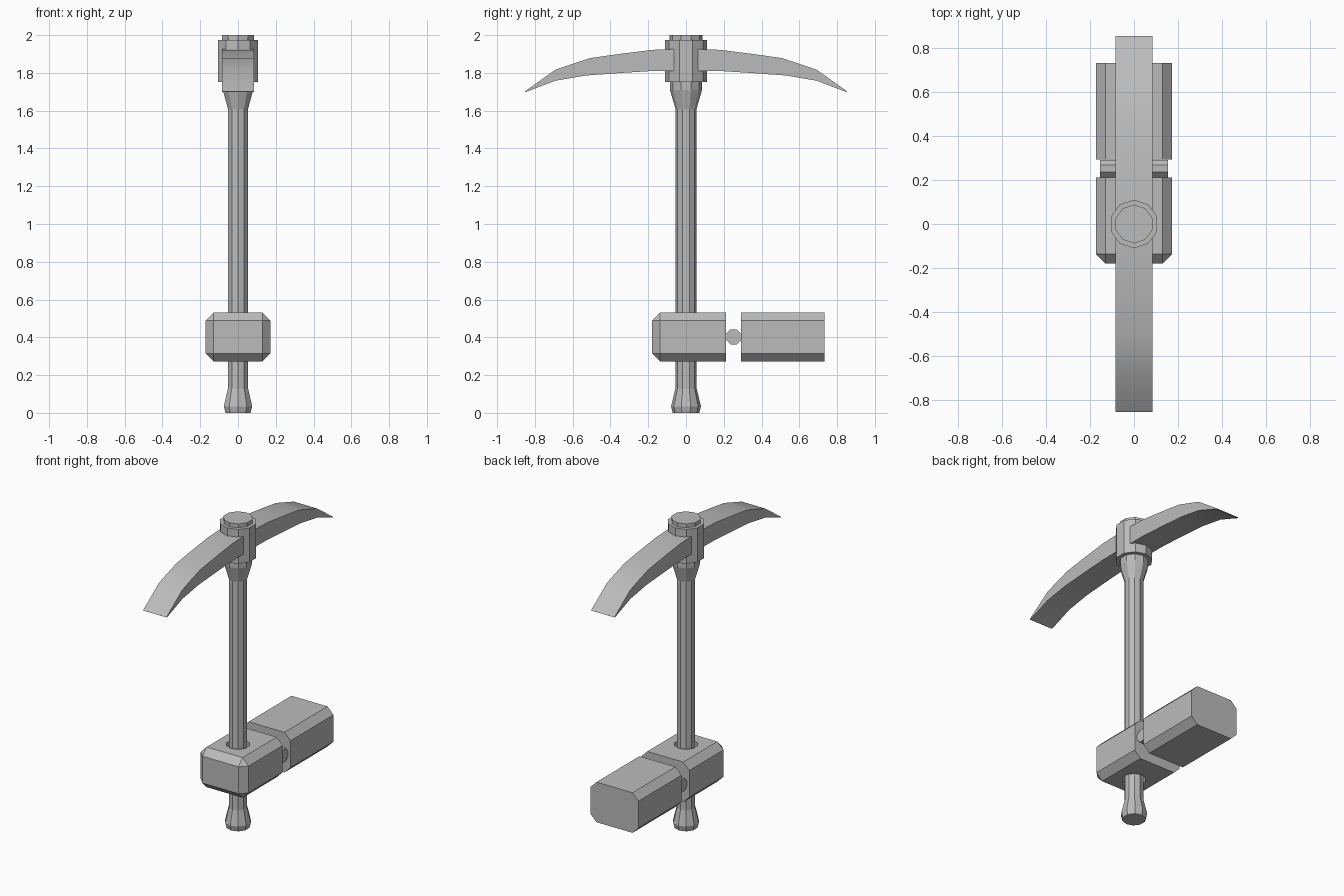
import bpy, bmesh, math
from mathutils import Matrix

cube = bpy.data.objects.get("Cube")
if cube:
    bpy.data.objects.remove(cube, do_unlink=True)

grey = bpy.data.materials.new("plain grey")
grey.use_nodes = True
colour = (0.5, 0.5, 0.5, 1)
grey.diffuse_color = colour
grey.node_tree.nodes["Principled BSDF"].inputs["Base Color"].default_value = colour


def add_object(name, bm):
    bmesh.ops.recalc_face_normals(bm, faces=bm.faces)
    mesh = bpy.data.meshes.new(name)
    bm.to_mesh(mesh)
    bm.free()
    mesh.materials.append(grey)
    obj = bpy.data.objects.new(name, mesh)
    bpy.context.collection.objects.link(obj)
    return obj


def turned(name, profile, sides=10):
    """Closed solid from (radius, z) rings, with a corner on the y axis."""
    bm = bmesh.new()
    rings = []
    for r, z in profile:
        angles = [math.pi / 2 + math.tau * i / sides for i in range(sides)]
        rings.append([bm.verts.new((r * math.cos(a), r * math.sin(a), z)) for a in angles])
    for low, high in zip(rings, rings[1:]):
        for i in range(sides):
            j = (i + 1) % sides
            bm.faces.new((low[i], low[j], high[j], high[i]))
    bm.faces.new(rings[0])
    bm.faces.new(rings[-1])
    return add_object(name, bm)


def hammer_block(name, y0, y1, bevel_front):
    """Block with chamfered long edges and, if asked, a chamfered front face."""
    bm = bmesh.new()
    place = Matrix.Translation((0, (y0 + y1) / 2, 0.402)) @ Matrix.Diagonal((0.344, y1 - y0, 0.26, 1))
    bmesh.ops.create_cube(bm, size=1, matrix=place)

    def chamfered(edge):
        a, b = (v.co.y for v in edge.verts)
        return abs(a - b) > 0.1 or (bevel_front and max(a, b) < y0 + 0.01)

    bmesh.ops.bevel(bm, geom=[e for e in bm.edges if chamfered(e)],
                    offset=0.043, segments=1, affect='EDGES')
    return add_object(name, bm)


# Handle with flared ends, and the collar that holds the blades
turned("handle", [(0.07, 0), (0.079, 0.035), (0.056, 0.13), (0.056, 1.61),
                  (0.085, 1.71), (0.088, 2.0)])
turned("collar", [(0.11, 1.752), (0.11, 1.975)])

# Curved pick blades, one on each side
TOP = [(0.0, 1.928), (0.18, 1.922), (0.34, 1.902), (0.51, 1.878), (0.69, 1.818), (0.853, 1.702)]
UNDER = [(0.0, 1.812), (0.18, 1.81), (0.34, 1.8), (0.53, 1.786), (0.69, 1.759), (0.848, 1.699)]
for name, side in (("front_blade", -1), ("back_blade", 1)):
    bm = bmesh.new()
    rings = []
    for (ty, tz), (uy, uz) in zip(TOP, UNDER):
        corners = [(-1, ty, tz), (1, ty, tz), (1, uy, uz), (-1, uy, uz)]
        rings.append([bm.verts.new((0.084 * x, side * y, z)) for x, y, z in corners])
    for a, b in zip(rings, rings[1:]):
        for i in range(4):
            j = (i + 1) % 4
            bm.faces.new((a[i], a[j], b[j], b[i]))
    bm.faces.new(rings[0])
    bm.faces.new(rings[-1])
    blade = add_object(name, bm)
    bpy.ops.object.select_all(action='DESELECT')
    blade.select_set(True)
    bpy.context.view_layer.objects.active = blade
    bpy.ops.object.shade_smooth_by_angle(angle=math.radians(32))

# Sliding hammer head in two blocks, the front one bored for the handle
front_block = hammer_block("hammer_front_block", -0.18, 0.212, True)
hammer_block("hammer_back_block", 0.292, 0.732, False)
cutter = turned("handle_hole_cutter", [(0.07, 0.2), (0.07, 0.6)])
cutter.hide_render = True
bore = front_block.modifiers.new("handle hole", 'BOOLEAN')
bore.operation = 'DIFFERENCE'
bore.solver = 'EXACT'
bore.object = cutter
bpy.context.view_layer.objects.active = front_block
bpy.ops.object.modifier_apply(modifier=bore.name)
bpy.data.objects.remove(cutter, do_unlink=True)

# Hinge pin between the two blocks
bm = bmesh.new()
spin = Matrix.Rotation(math.pi / 2, 4, 'Y') @ Matrix.Rotation(math.pi / 8, 4, 'Z')
bmesh.ops.create_cone(bm, cap_ends=True, segments=8, radius1=0.043, radius2=0.043, depth=0.31,
                      matrix=Matrix.Translation((0, 0.252, 0.402)) @ spin)
add_object("hinge_pin", bm)
